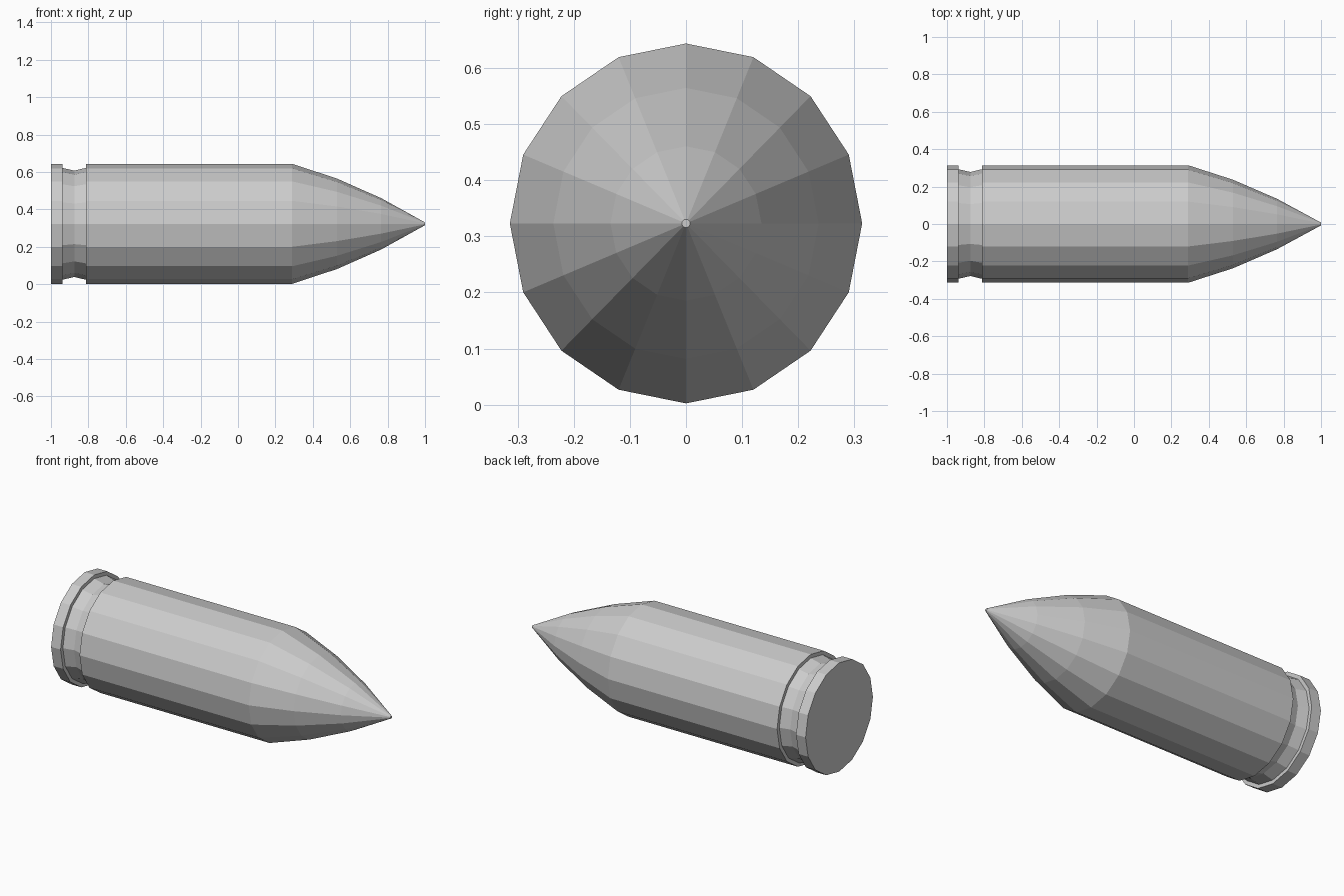
import bpy, bmesh
from math import cos, sin, pi

if "Cube" in bpy.data.objects:
    bpy.data.objects.remove(bpy.data.objects["Cube"])

SIDES = 16
CENTRE_Z = 0.323
Y_SCALE = 0.979  # the cross-section is slightly narrower in y

# Profile of (x, radius): rim, extractor groove, case wall, nose, blunt tip
PROFILE = [
    (-1.0, 0.3207), (-0.938, 0.3207),
    (-0.938, 0.299), (-0.875, 0.284), (-0.814, 0.299),
    (-0.814, 0.3207), (0.29, 0.3207),
    (0.53, 0.2415), (0.765, 0.1375), (1.0, 0.0075),
]

bm = bmesh.new()

# One ring of vertices per profile point
rings = []
for x, r in PROFILE:
    angles = [2 * pi * i / SIDES for i in range(SIDES)]
    rings.append([bm.verts.new((x, r * Y_SCALE * cos(a), CENTRE_Z + r * sin(a)))
                  for a in angles])

# Walls between neighbouring rings
for a, b in zip(rings, rings[1:]):
    for i in range(SIDES):
        j = (i + 1) % SIDES
        bm.faces.new((a[i], a[j], b[j], b[i]))

# Flat base and tip caps
bm.faces.new(rings[0])
bm.faces.new(rings[-1])
bmesh.ops.recalc_face_normals(bm, faces=bm.faces)

mesh = bpy.data.meshes.new("pointed_cartridge")
bm.to_mesh(mesh)
bm.free()
bpy.context.collection.objects.link(bpy.data.objects.new("pointed_cartridge", mesh))
